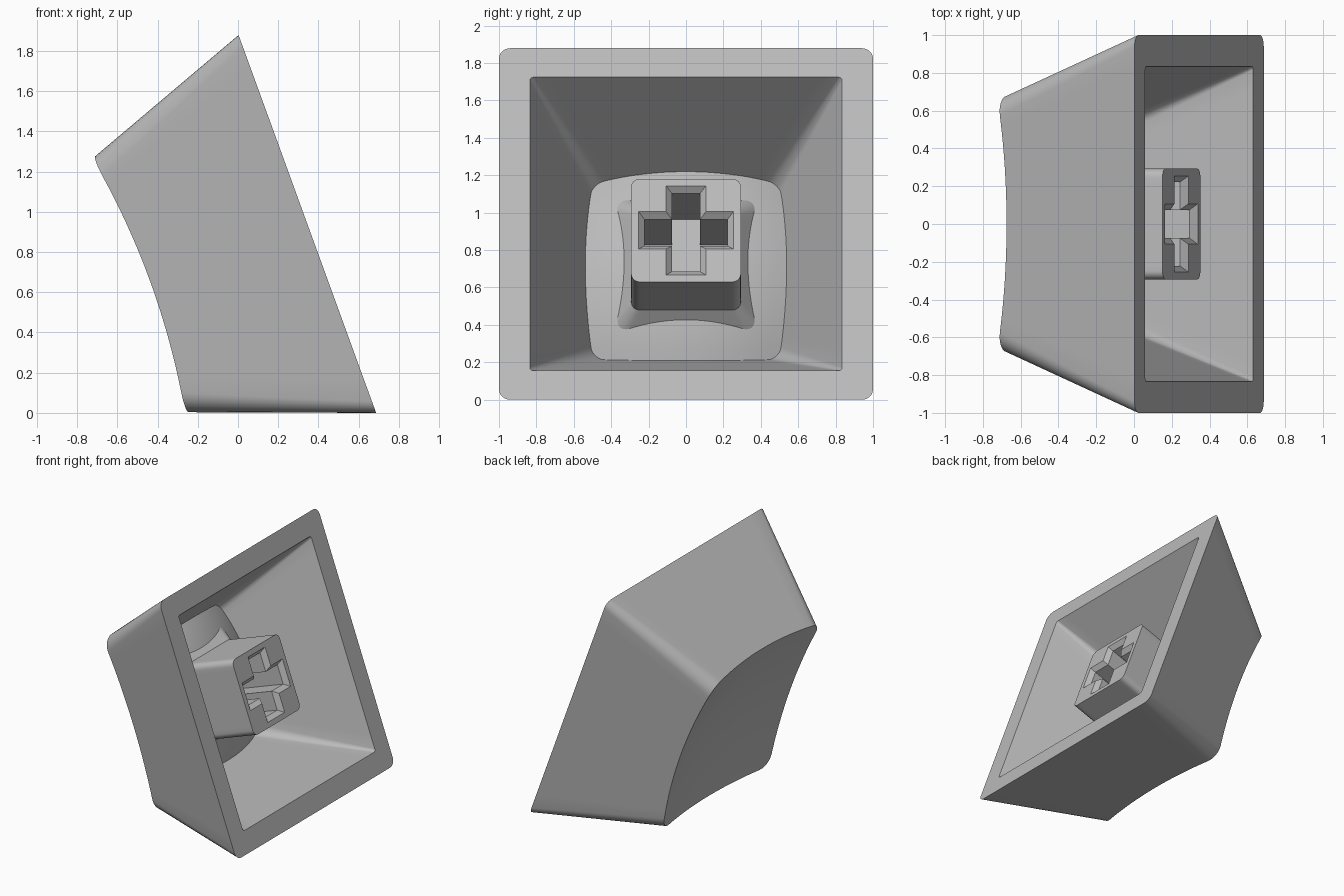
import bpy, bmesh, math
from mathutils import Matrix, Vector

cube = bpy.data.objects.get("Cube")
if cube:
    bpy.data.objects.remove(cube, do_unlink=True)

grey = bpy.data.materials.new("plain_grey")
grey.use_nodes = True
grey.diffuse_color = (0.5, 0.5, 0.5, 1)
grey.node_tree.nodes["Principled BSDF"].inputs["Base Color"].default_value = (0.5, 0.5, 0.5, 1)

# The cap is modelled with its rim on the local plane z = 0 and depth along +z,
# then laid down so that one sloping side rests on the ground.
TILT = math.radians(20)
S, C = math.sin(TILT), math.cos(TILT)
POSE = Matrix(((-S, 0, -C, 0.345), (0, 1, 0, 0), (C, 0, -S, C), (0, 0, 0, 1)))

ARC, SIDE = 6, 16


def rounded_square(half, radius):
    """Outline points of a square with rounded corners and divided sides."""
    pts = []
    for q in range(4):
        turn = Matrix.Rotation(q * math.pi / 2, 2)
        flat = half - radius
        for i in range(1, SIDE):
            pts.append(turn @ Vector((half, flat * (2 * i / SIDE - 1))))
        for i in range(ARC + 1):
            a = math.pi / 2 * i / ARC
            pts.append(turn @ Vector((flat + radius * math.cos(a), flat + radius * math.sin(a))))
    return pts


def flat_ring(half, radius, depth):
    return [(p.x, p.y, depth) for p in rounded_square(half, radius)]


def bowl(centre_depth, radius):
    """Depth of a spherical surface over a local point."""
    return lambda p: centre_depth + radius - math.sqrt(radius ** 2 - p.x ** 2 - p.y ** 2)


def bowl_rings(half_at, radius_at, surface, steps=10):
    """Edge ring where sloping walls meet a bowl, followed by rings inward."""
    count = len(rounded_square(1, 0.1))
    edge = []
    for i in range(count):
        depth = 0.7
        for _ in range(8):
            p = rounded_square(half_at(depth), radius_at(depth))[i]
            depth = surface(p)
        edge.append(p)
    rings = []
    for s in range(steps, 0, -1):
        scaled = [p * s / steps for p in edge]
        rings.append([(p.x, p.y, surface(p)) for p in scaled])
    return rings


def loft(name, rings):
    """Skin successive rings and cap both ends."""
    bm = bmesh.new()
    loops = [[bm.verts.new(p) for p in ring] for ring in rings]
    for a, b in zip(loops, loops[1:]):
        for i in range(len(a)):
            j = (i + 1) % len(a)
            bm.faces.new((a[i], a[j], b[j], b[i]))
    bm.faces.new(loops[0])
    bm.faces.new(loops[-1])
    bmesh.ops.recalc_face_normals(bm, faces=bm.faces)
    mesh = bpy.data.meshes.new(name)
    bm.to_mesh(mesh)
    bm.free()
    mesh.materials.append(grey)
    obj = bpy.data.objects.new(name, mesh)
    bpy.context.collection.objects.link(obj)
    obj.matrix_world = POSE
    return obj


def select(obj):
    bpy.ops.object.select_all(action='DESELECT')
    obj.select_set(True)
    bpy.context.view_layer.objects.active = obj


# Shell: dished top, tapered outside, rim, tapered cavity and bulging ceiling
outside = bowl_rings(lambda w: 1 - 0.368 * w, lambda w: 0.06 + 0.05 * w, bowl(0.765, 3.6))
inside = bowl_rings(lambda w: 0.835 - 0.45 * w, lambda w: 0.02 + 0.07 * w, bowl(0.548, 1.35))
shell = loft("cap_shell", outside[::-1]
             + [flat_ring(1, 0.06, 0), flat_ring(0.835, 0.02, 0)]
             + inside)

# Stem: rounded post with a flared foot sunk into the ceiling
stem = loft("stem", [flat_ring(0.293, 0.045, 0.1),
                     flat_ring(0.293, 0.045, 0.54),
                     flat_ring(0.385, 0.07, 0.66)])


def cross_ring(arm, width, depth):
    """Outline of a plus sign."""
    pts = []
    for q in range(4):
        turn = Matrix.Rotation(q * math.pi / 2, 2)
        for corner in ((arm, -width), (arm, width), (width, width)):
            p = turn @ Vector(corner)
            pts.append((p.x, p.y, depth))
    return pts


# Cross-shaped socket with a bevelled mouth
cutter = loft("socket_cutter", [cross_ring(0.272, 0.125, 0.08),
                                cross_ring(0.222, 0.075, 0.135),
                                cross_ring(0.222, 0.075, 0.537)])
cutter.hide_render = True

select(stem)
cut = stem.modifiers.new("socket", 'BOOLEAN')
cut.operation = 'DIFFERENCE'
cut.solver = 'EXACT'
cut.object = cutter
bpy.ops.object.modifier_apply(modifier=cut.name)
bpy.data.objects.remove(cutter, do_unlink=True)

for part in (shell, stem):
    select(part)
    bpy.ops.object.shade_smooth_by_angle(angle=math.radians(25))
